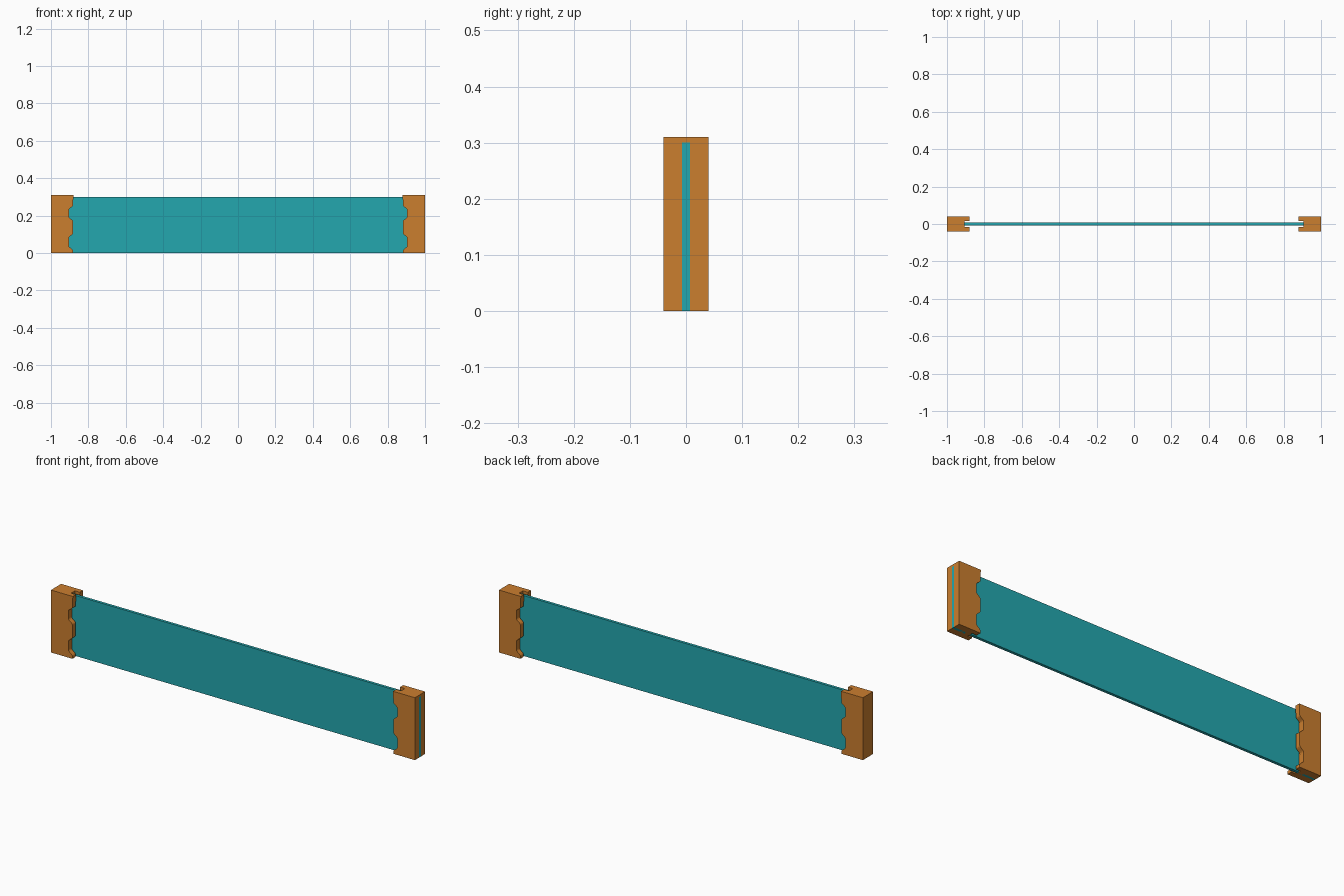
import bpy, bmesh, math

if "Cube" in bpy.data.objects:
    bpy.data.objects.remove(bpy.data.objects["Cube"])


def material(name, color):
    m = bpy.data.materials.new(name)
    m.diffuse_color = (*color, 1)
    m.use_nodes = True
    m.node_tree.nodes["Principled BSDF"].inputs["Base Color"].default_value = m.diffuse_color
    return m


orange = material("warm orange", (0.60, 0.21, 0.028))
teal = material("teal", (0.017, 0.39, 0.43))


def prism(name, profile, y0, y1, mat):
    """Extrude an x/z outline from y0 to y1."""
    bm = bmesh.new()
    face = bm.faces.new([bm.verts.new((x, y0, z)) for x, z in profile])
    ext = bmesh.ops.extrude_face_region(bm, geom=[face])
    verts = [v for v in ext["geom"] if isinstance(v, bmesh.types.BMVert)]
    bmesh.ops.translate(bm, verts=verts, vec=(0, y1 - y0, 0))
    bmesh.ops.recalc_face_normals(bm, faces=bm.faces)
    mesh = bpy.data.meshes.new(name)
    bm.to_mesh(mesh)
    bm.free()
    ob = bpy.data.objects.new(name, mesh)
    bpy.context.collection.objects.link(ob)
    mesh.materials.append(mat)
    return ob


def rect(x0, x1, z0, z1):
    return [(x0, z0), (x1, z0), (x1, z1), (x0, z1)]


# wavy inner edge of a post: key points (z, x) joined by eased steps
KEYS = [(0.0, 0.882), (0.012, 0.882), (0.038, 0.904), (0.08, 0.904), (0.107, 0.882),
        (0.168, 0.882), (0.194, 0.904), (0.232, 0.904), (0.255, 0.882), (0.31, 0.88)]
STEPS = 6
inner = []
for (z0, x0), (z1, x1) in zip(KEYS, KEYS[1:]):
    n = STEPS if abs(x1 - x0) > 0.01 else 1
    for i in range(n):
        t = i / n
        inner.append((x0 + (x1 - x0) * (1 - math.cos(math.pi * t)) / 2, z0 + (z1 - z0) * t))
inner.append((KEYS[-1][1], KEYS[-1][0]))
outline = inner + [(1.0, 0.31), (1.0, 0.0)]

# end posts, each with a vertical slot cut through the inner edge
for side, label in ((-1, "left"), (1, "right")):
    post = prism(label + "_post", [(side * x, z) for x, z in outline], -0.04, 0.04, orange)
    cutter = prism(label + "_slot_cutter", rect(side * 0.8, side * 0.907, -0.1, 0.4),
                   -0.015, 0.015, orange)
    cutter.hide_render = True
    cutter.hide_viewport = True
    cut = post.modifiers.new("slot", "BOOLEAN")
    cut.operation = "DIFFERENCE"
    cut.solver = "EXACT"
    cut.object = cutter

# thin panel held in the slots, showing flush on the right end only
prism("panel", rect(-0.998, 1.0005, 0.0, 0.3), -0.007, 0.007, teal)
